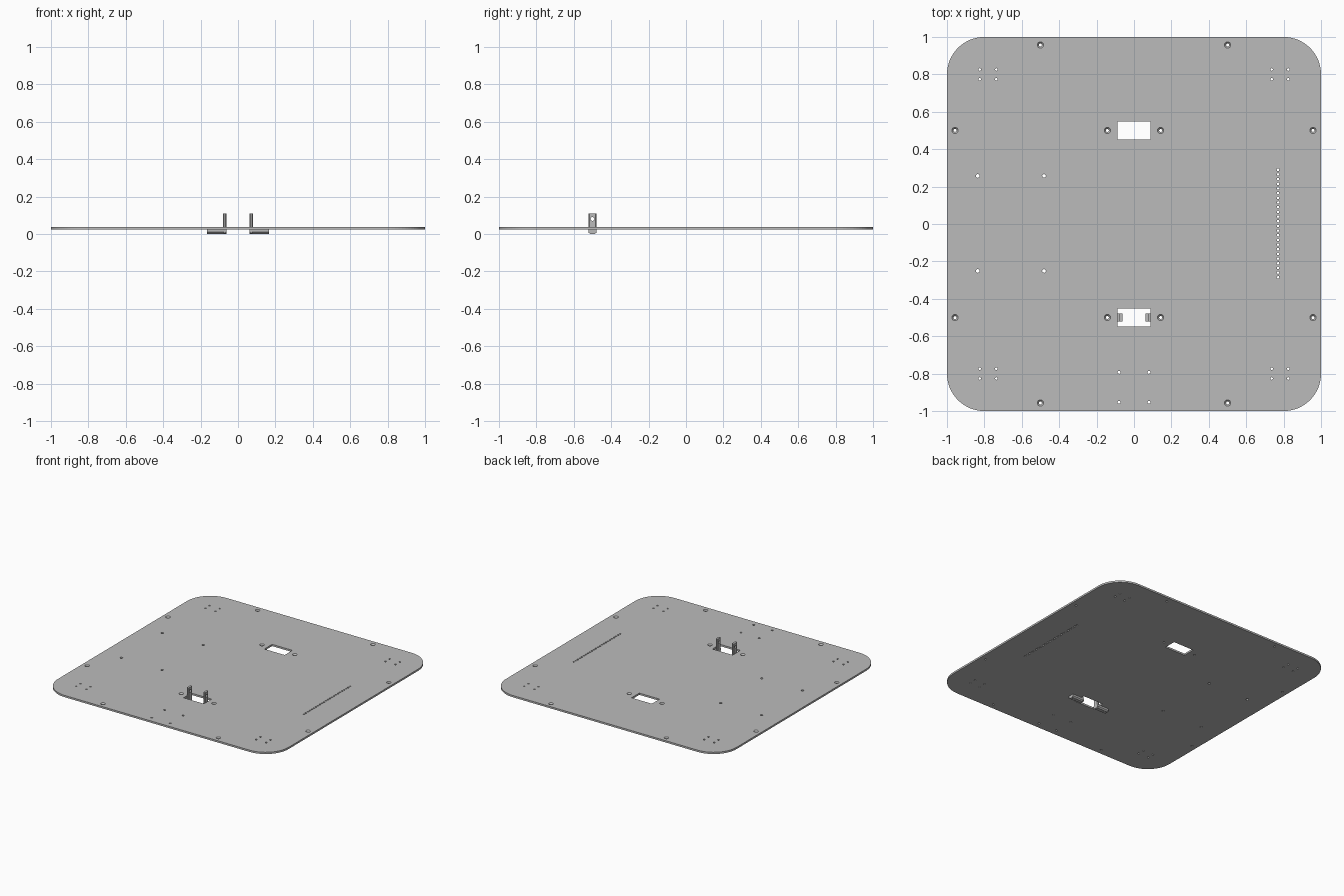
import bpy, bmesh, math
from mathutils import Matrix

if "Cube" in bpy.data.objects:
    bpy.data.objects.remove(bpy.data.objects["Cube"])

BOTTOM, TOP = 0.023, 0.037

steel = bpy.data.materials.new("grey metal")
steel.use_nodes = True
steel.diffuse_color = (0.5, 0.5, 0.5, 1)
steel.node_tree.nodes["Principled BSDF"].inputs["Base Color"].default_value = (0.5, 0.5, 0.5, 1)


def make_object(name, bm):
    bmesh.ops.recalc_face_normals(bm, faces=bm.faces)
    mesh = bpy.data.meshes.new(name)
    bm.to_mesh(mesh)
    bm.free()
    mesh.materials.append(steel)
    obj = bpy.data.objects.new(name, mesh)
    bpy.context.collection.objects.link(obj)
    return obj


def box(bm, x0, x1, y0, y1, z0, z1):
    mat = Matrix.Translation(((x0 + x1) / 2, (y0 + y1) / 2, (z0 + z1) / 2))
    mat = mat @ Matrix.Diagonal((x1 - x0, y1 - y0, z1 - z0, 1))
    return bmesh.ops.create_cube(bm, size=1, matrix=mat)["verts"]


def lathe(bm, x, y, profile, n=16):
    """Closed solid of revolution from (radius, z) pairs."""
    rings = [[bm.verts.new((x + r * math.cos(2 * math.pi * i / n),
                            y + r * math.sin(2 * math.pi * i / n), z)) for i in range(n)]
             for r, z in profile]
    for a, b in zip(rings, rings[1:]):
        for i in range(n):
            j = (i + 1) % n
            bm.faces.new((a[i], a[j], b[j], b[i]))
    bm.faces.new(rings[0][::-1])
    bm.faces.new(rings[-1])


def hole(bm, x, y, r):
    lathe(bm, x, y, [(r, -0.05), (r, 0.1)], 12)


def cut(obj, cutter):
    cutter.hide_render = True
    cutter.hide_viewport = True
    cutter.display_type = 'WIRE'
    mod = obj.modifiers.new("holes", 'BOOLEAN')
    mod.object = cutter
    mod.solver = 'EXACT'


# Base plate with rounded corners
bm = bmesh.new()
verts = box(bm, -1, 1, -1, 1, BOTTOM, TOP)
corners = [e for e in bm.edges if abs(e.verts[0].co.z - e.verts[1].co.z) > 0.001]
bmesh.ops.bevel(bm, geom=corners, offset=0.2, segments=16, profile=0.5, affect='EDGES')
plate = make_object("base_plate", bm)

# Plate cutters
bm = bmesh.new()
SIGNS = (-1, 1)
for sx in SIGNS:
    for sy in SIGNS:
        # countersunk screw holes
        for x, y in ((0.5, 0.957), (0.957, 0.5), (0.142, 0.5)):
            lathe(bm, sx * x, sy * y,
                  [(0.008, -0.05), (0.008, 0.027), (0.017, TOP), (0.017, 0.1)])
        # caster mounting holes
        for dx in SIGNS:
            for dy in SIGNS:
                hole(bm, sx * 0.78 + dx * 0.044, sy * 0.8 + dy * 0.026, 0.007)
        # side mounting holes
        hole(bm, -0.658 + sx * 0.177, 0.003 + sy * 0.254, 0.01)
        # front mounting holes
        hole(bm, sx * 0.08, -0.873 + sy * 0.08, 0.008)
# row of cable holes
ROW = 24
for i in range(ROW):
    hole(bm, 0.77, 0.29 - i * 0.575 / (ROW - 1), 0.007)
# rectangular slots
for sy in SIGNS:
    box(bm, -0.088, 0.088, sy * 0.5 - 0.048, sy * 0.5 + 0.048, -0.05, 0.1)
cut(plate, make_object("plate_cutter", bm))

# L-shaped brackets in the front slot
for side, name in ((-1, "right"), (1, "left")):
    # upright tab with chamfered corners
    bm = bmesh.new()
    a, b = sorted((side * 0.062, side * 0.079))
    box(bm, a, b, -0.522, -0.478, 0.006, 0.11)
    edges = [e for e in bm.edges if abs(e.verts[0].co.z - e.verts[1].co.z) > 0.01]
    bmesh.ops.bevel(bm, geom=edges, offset=0.005, segments=1, affect='EDGES')
    tab = make_object(name + "_bracket_tab", bm)
    bm = bmesh.new()
    lathe(bm, 0, 0, [(0.01, -0.15), (0.01, 0.15)])
    bmesh.ops.transform(bm, verts=bm.verts, matrix=Matrix.Translation((0, -0.5, 0.08))
                        @ Matrix.Rotation(math.pi / 2, 4, 'Y'))
    cut(tab, make_object(name + "_tab_cutter", bm))

    # foot under the plate, narrowed toward the bottom
    bm = bmesh.new()
    a, b = sorted((side * 0.062, side * 0.165))
    box(bm, a, b, -0.522, -0.478, 0, BOTTOM)
    low = [e for e in bm.edges if all(v.co.z < 0.001 for v in e.verts)
           and abs(e.verts[0].co.x - e.verts[1].co.x) > 0.01]
    bmesh.ops.bevel(bm, geom=low, offset=0.009, segments=1, affect='EDGES')
    foot = make_object(name + "_bracket_foot", bm)
    bm = bmesh.new()
    hole(bm, side * 0.142, -0.5, 0.008)
    cut(foot, make_object(name + "_foot_cutter", bm))
